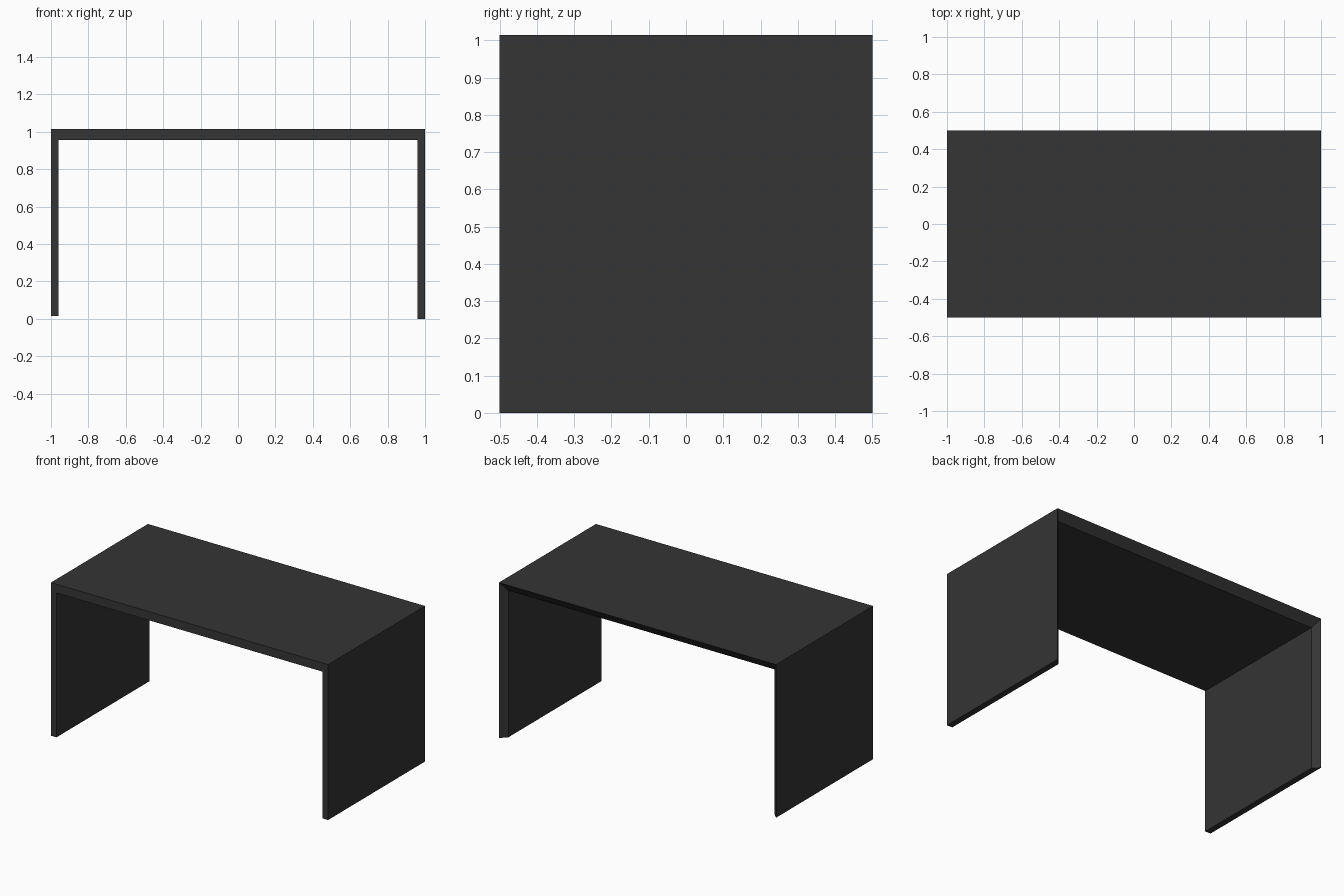
import bpy, bmesh

if "Cube" in bpy.data.objects:
    bpy.data.objects.remove(bpy.data.objects["Cube"])

# Outer and inner outlines of the bent panel (x, z), left foot to right foot;
# the left leg is slightly shorter than the right one
OUTER = [(-1, 0.015), (-1, 1.014), (1, 1.014), (1, 0)]
INNER = [(-0.96, 0.015), (-0.96, 0.957), (0.96, 0.957), (0.96, 0)]
FRONT, BACK, BACK_INNER = -0.5, 0.5, 0.46   # the back edge is bevelled inwards

bm = bmesh.new()


def row(outline, y):
    return [bm.verts.new((x, y, z)) for x, z in outline]


# Four rows around the panel section: outer front, outer back, inner back, inner front
rows = [row(OUTER, FRONT), row(OUTER, BACK), row(INNER, BACK_INNER), row(INNER, FRONT)]

# Skin each panel (left leg, top, right leg) between the rows
for r in range(4):
    a, b = rows[r], rows[(r + 1) % 4]
    for i in range(3):
        bm.faces.new((a[i], a[i + 1], b[i + 1], b[i]))

# Close the undersides of both feet
for i in (0, 3):
    bm.faces.new([r[i] for r in rows])

bmesh.ops.recalc_face_normals(bm, faces=bm.faces)
mesh = bpy.data.meshes.new("table_panel")
bm.to_mesh(mesh)
bm.free()
table = bpy.data.objects.new("table_panel", mesh)
bpy.context.collection.objects.link(table)

# Dark grey finish
mat = bpy.data.materials.new("dark_grey")
mat.diffuse_color = (0.035, 0.035, 0.035, 1)
mat.use_nodes = True
mat.node_tree.nodes["Principled BSDF"].inputs["Base Color"].default_value = mat.diffuse_color
mesh.materials.append(mat)
